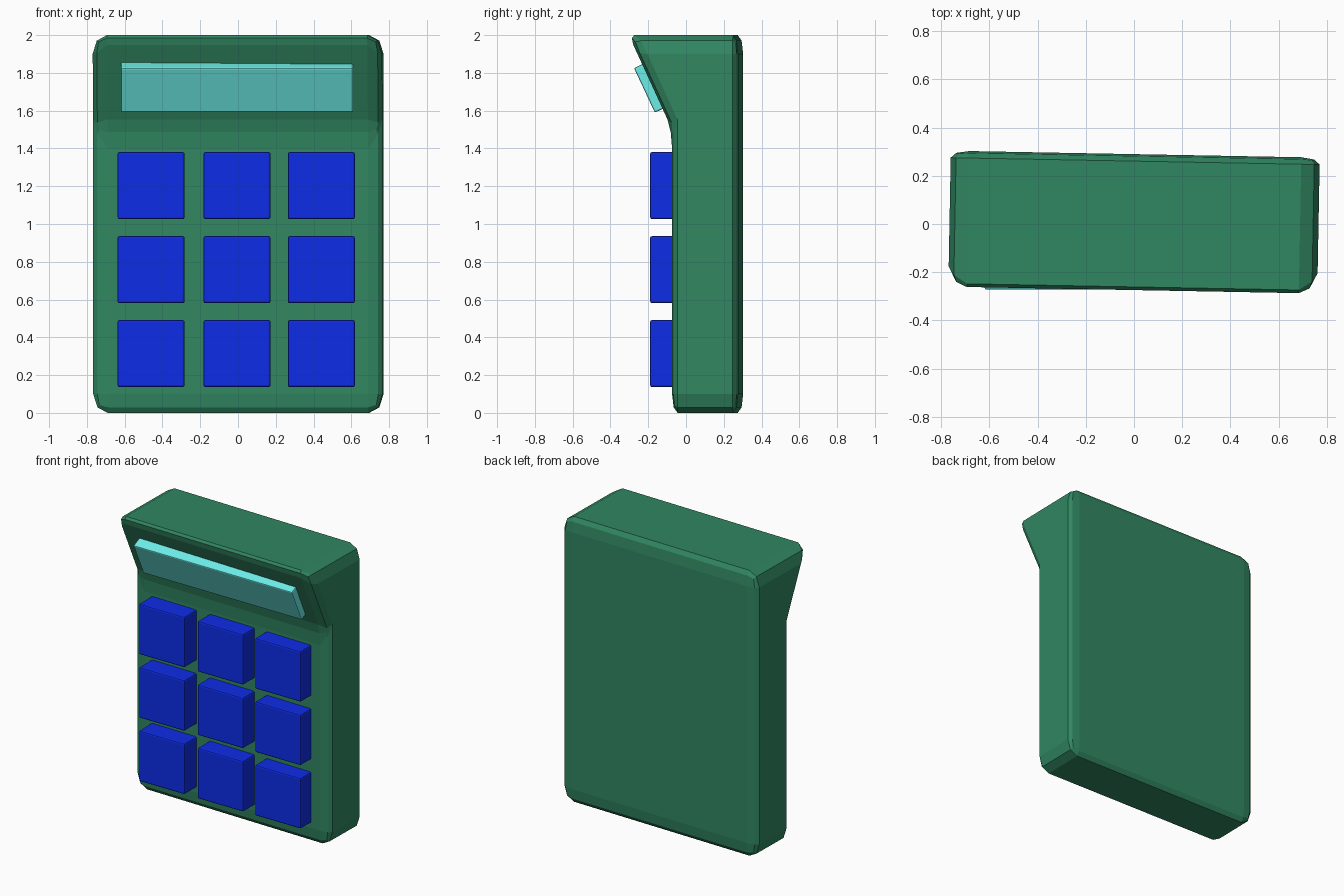
import bpy, math

if "Cube" in bpy.data.objects:
    bpy.data.objects.remove(bpy.data.objects["Cube"])


def material(name, rgb):
    m = bpy.data.materials.new(name)
    m.diffuse_color = (*rgb, 1)
    m.use_nodes = True
    m.node_tree.nodes["Principled BSDF"].inputs["Base Color"].default_value = m.diffuse_color
    return m


green = material("case_green", (0.03, 0.24, 0.12))
blue = material("key_blue", (0.004, 0.025, 0.8))
cyan = material("screen_cyan", (0.15, 0.85, 0.8))


def add_bevel(obj, width, segments):
    b = obj.modifiers.new("bevel", 'BEVEL')
    b.width = width
    b.segments = segments
    b.limit_method = 'ANGLE'
    b.angle_limit = math.radians(30)


def box(name, loc, size, mat, bevel, tilt=0):
    bpy.ops.mesh.primitive_cube_add(size=1, location=loc, rotation=(tilt, 0, 0))
    obj = bpy.context.object
    obj.name = name
    obj.scale = size
    bpy.ops.object.transform_apply(location=False, rotation=False, scale=True)
    obj.data.materials.append(mat)
    add_bevel(obj, bevel, 2)
    return obj


# Case: side profile extruded across x; object scale flattens the bevels in depth
profile = [(1, 0), (1, 2), (-1, 2), (-0.21, 1.5), (-0.21, 0)]
n = len(profile)
verts = [(x, y, z) for x in (-1, 1) for y, z in profile]
faces = [tuple(range(n)), tuple(reversed(range(n, 2 * n)))]
faces += [(i, i + n, (i + 1) % n + n, (i + 1) % n) for i in range(n)]
mesh = bpy.data.meshes.new("case")
mesh.from_pydata(verts, [], faces)
case = bpy.data.objects.new("case", mesh)
bpy.context.collection.objects.link(case)
case.scale = (0.766, 0.29, 1)
case.rotation_euler.z = -0.0186
mesh.materials.append(green)
add_bevel(case, 0.1, 2)

# Keypad: three by three grid of keys
for r, z in enumerate((1.203, 0.758, 0.314)):
    for c, x in enumerate((-0.46, -0.005, 0.441)):
        box(f"key_{r + 1}_{c + 1}", (x, -0.085, z), (0.355, 0.21, 0.355), blue, 0.01)

# Screen: slab leaning with the sloped face
tilt = math.radians(25.1)
half = 0.04
box("screen", (-0.005, -0.22 + half * math.cos(tilt), 1.7075 + half * math.sin(tilt)),
    (1.23, 2 * half, 0.26), cyan, 0.008, tilt)
